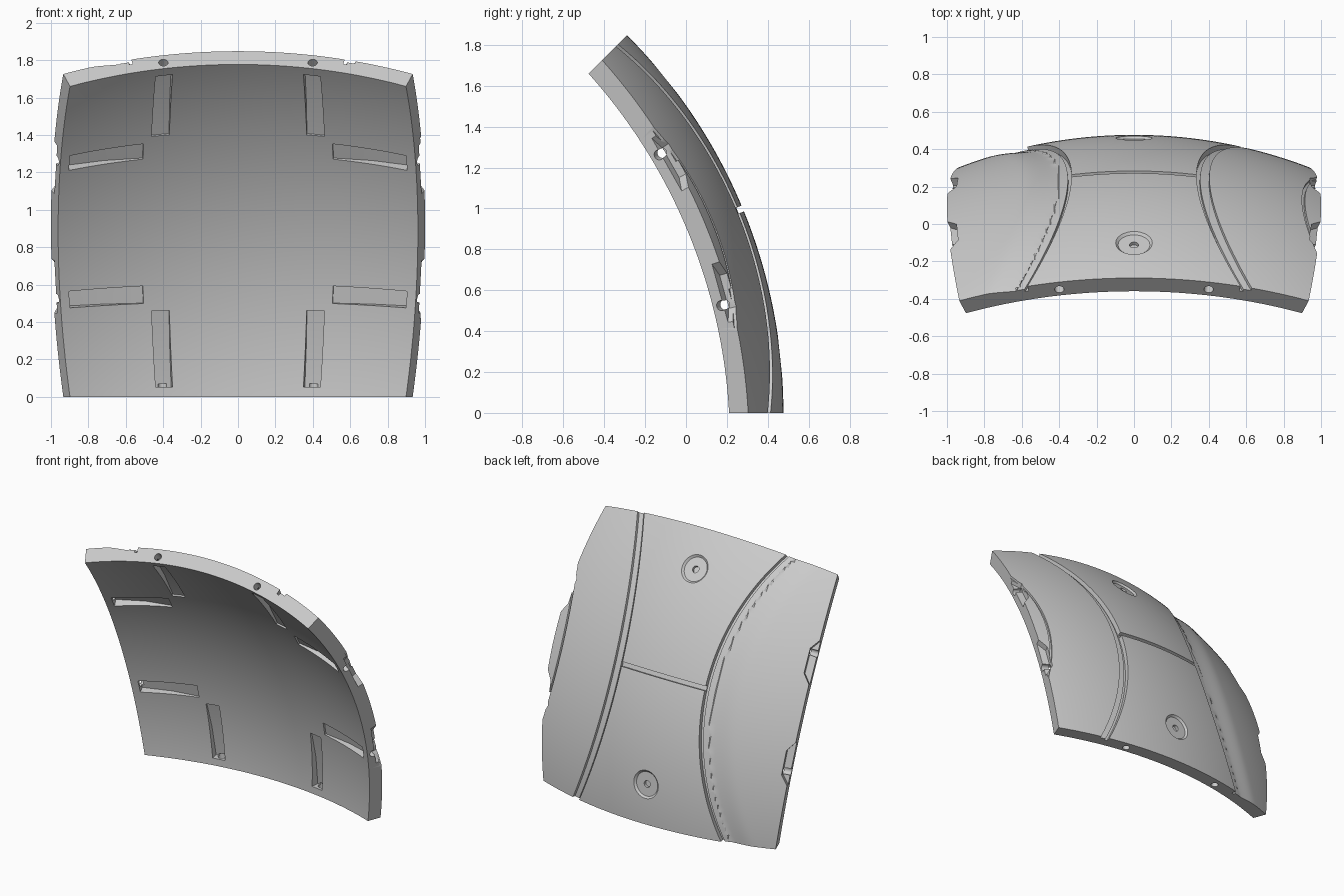
import bpy, bmesh
from math import radians, sin, cos, tan, pi
from mathutils import Vector, Matrix

if "Cube" in bpy.data.objects:
    bpy.data.objects.remove(bpy.data.objects["Cube"], do_unlink=True)

HALF = radians(22.5)          # half angle of the square shell tile
K = tan(HALF)
R_OUT = 1 / sin(HALF)
R_IN = R_OUT - 0.1
CENTRE = Vector((0, -2.1365, 0))
N = 80

grey = bpy.data.materials.new("panel_grey")
grey.use_nodes = True
grey.diffuse_color = (0.6, 0.6, 0.6, 1)
grey.node_tree.nodes["Principled BSDF"].inputs["Base Color"].default_value = (0.6, 0.6, 0.6, 1)


def direction(u, v):
    d = Vector((u, cos(HALF) - v * sin(HALF), sin(HALF) + v * cos(HALF)))
    return d.normalized()


def point(u, v, r):
    return CENTRE + direction(u, v) * r


def make_object(name, bm):
    bmesh.ops.recalc_face_normals(bm, faces=bm.faces)
    mesh = bpy.data.meshes.new(name)
    bm.to_mesh(mesh)
    bm.free()
    mesh.materials.append(grey)
    obj = bpy.data.objects.new(name, mesh)
    bpy.context.collection.objects.link(obj)
    return obj


def seam(v):
    """Sideways position of the curved seam's inner edge."""
    return 0.129 + 0.113 * (v / K) ** 2


def dip(u, v):
    """Soft hollow beside the seam on the right side."""
    t = (-u - seam(v) - 0.02) / 0.085
    if t <= 0 or t >= 1:
        return 0
    return 0.022 * (1 - t * t * (3 - 2 * t)) * min(1, t * 20)


# Curved shell tile
bm = bmesh.new()
steps = [tan(HALF * (2 * i / N - 1)) for i in range(N + 1)]
outer = [[bm.verts.new(point(u, v, R_OUT - dip(u, v))) for u in steps] for v in steps]
inner = [[bm.verts.new(point(u, v, R_IN)) for u in steps] for v in steps]
for layer in (outer, inner):
    for j in range(N):
        for i in range(N):
            bm.faces.new((layer[j][i], layer[j][i + 1], layer[j + 1][i + 1], layer[j + 1][i]))
for i in range(N):
    for a, b in (((0, i), (0, i + 1)), ((N, i), (N, i + 1)),
                 ((i, 0), (i + 1, 0)), ((i, N), (i + 1, N))):
        bm.faces.new((outer[a[0]][a[1]], outer[b[0]][b[1]],
                      inner[b[0]][b[1]], inner[a[0]][a[1]]))
panel = make_object("curved_panel", bm)


def strip(bm, rows):
    """Solid ribbon from rows of (left uv, right uv, low radius, high radius)."""
    rings = []
    for a, b, low, high in rows:
        rings.append([bm.verts.new(point(*p, r))
                      for p, r in ((a, low), (b, low), (b, high), (a, high))])
    for p, q in zip(rings, rings[1:]):
        for k in range(4):
            m = (k + 1) % 4
            bm.faces.new((p[k], p[m], q[m], q[k]))
    bm.faces.new(rings[0])
    bm.faces.new(rings[-1])


def plug(bm, at, axis, r1, r2, depth):
    """Round cutter centred on a point."""
    matrix = Matrix.Translation(at) @ axis.to_track_quat('Z', 'Y').to_matrix().to_4x4()
    bmesh.ops.create_cone(bm, cap_ends=True, segments=32, radius1=r1, radius2=r2,
                          depth=depth, matrix=matrix)


def seam_cut(bm, side, start, end, depth):
    rows = []
    for i in range(49):
        v = 1.04 * K * (i / 24 - 1)
        s = seam(v)
        rows.append(((side * (s + start), v), (side * (s + end), v),
                     R_OUT - depth, R_OUT + 0.05))
    strip(bm, rows)


broad, fine = bmesh.new(), bmesh.new()
for side in (-1, 1):
    # Curved seams: a wide shallow step with a narrow deep line
    seam_cut(broad, side, 0.008, 0.027, 0.018)
    seam_cut(fine, side, 0, 0.0085, 0.035)

    # Round dimples with a small central hole
    d = direction(0, side * tan(radians(16.3)))
    plug(broad, CENTRE + d * R_OUT, d, 0.085, 0.115, 0.03)
    plug(fine, CENTRE + d * R_OUT, d, 0.024, 0.024, 0.07)

    for other in (-1, 1):
        # Tapered pockets on the inside, and holes through the rim
        mid, w = tan(radians(9.7)) * other, 0.02
        for swap in (False, True):
            place = (lambda a, b: (b, a)) if swap else (lambda a, b: (a, b))
            rows = []
            for deg, depth in ((11.8, 0.012), (16.5, 0.037), (21.3, 0.055)):
                a = tan(radians(deg)) * side
                rows.append((place(a, mid - w), place(a, mid + w), R_IN - 0.06, R_IN + depth))
            strip(broad, rows)
            edge = place(K * side, mid)
            near = place(K * side * 0.9, mid)
            at = point(*edge, R_IN + 0.045)
            plug(fine, at, at - point(*near, R_IN + 0.045), 0.025, 0.025, 0.14)

        # Wedge notches in the side edges
        rows = []
        for u, lo, hi in ((0.392, 6.2, 10.2), (0.43, 3.6, 12.9)):
            rows.append(((side * u, other * tan(radians(lo))),
                         (side * u, other * tan(radians(hi))), R_OUT - 0.04, R_OUT + 0.05))
        strip(broad, rows)

# Straight line between the seams
strip(broad, [((u, -0.006), (u, 0.006), R_OUT - 0.028, R_OUT + 0.05)
              for u in [0.134 * (i / 8 - 1) for i in range(17)]])

# Bowed line around the notches on the left side
rows = []
for i in range(33):
    v = 0.24 * (i / 16 - 1)
    u = 0.421 - 0.055 * (1 - (v / 0.24) ** 2)
    rows.append(((u, v), (u + 0.007, v), R_OUT - 0.015, R_OUT + 0.05))
strip(fine, rows)

# Cut everything into the shell
bpy.context.view_layer.objects.active = panel
panel.select_set(True)
for name, bm in (("broad_cutter", broad), ("fine_cutter", fine)):
    cutter = make_object(name, bm)
    cutter.hide_render = True
    mod = panel.modifiers.new(name, 'BOOLEAN')
    mod.operation = 'DIFFERENCE'
    mod.solver = 'EXACT'
    mod.object = cutter
    bpy.ops.object.modifier_apply(modifier=mod.name)
    bpy.data.objects.remove(cutter, do_unlink=True)
bpy.ops.object.shade_smooth_by_angle(angle=radians(25))
